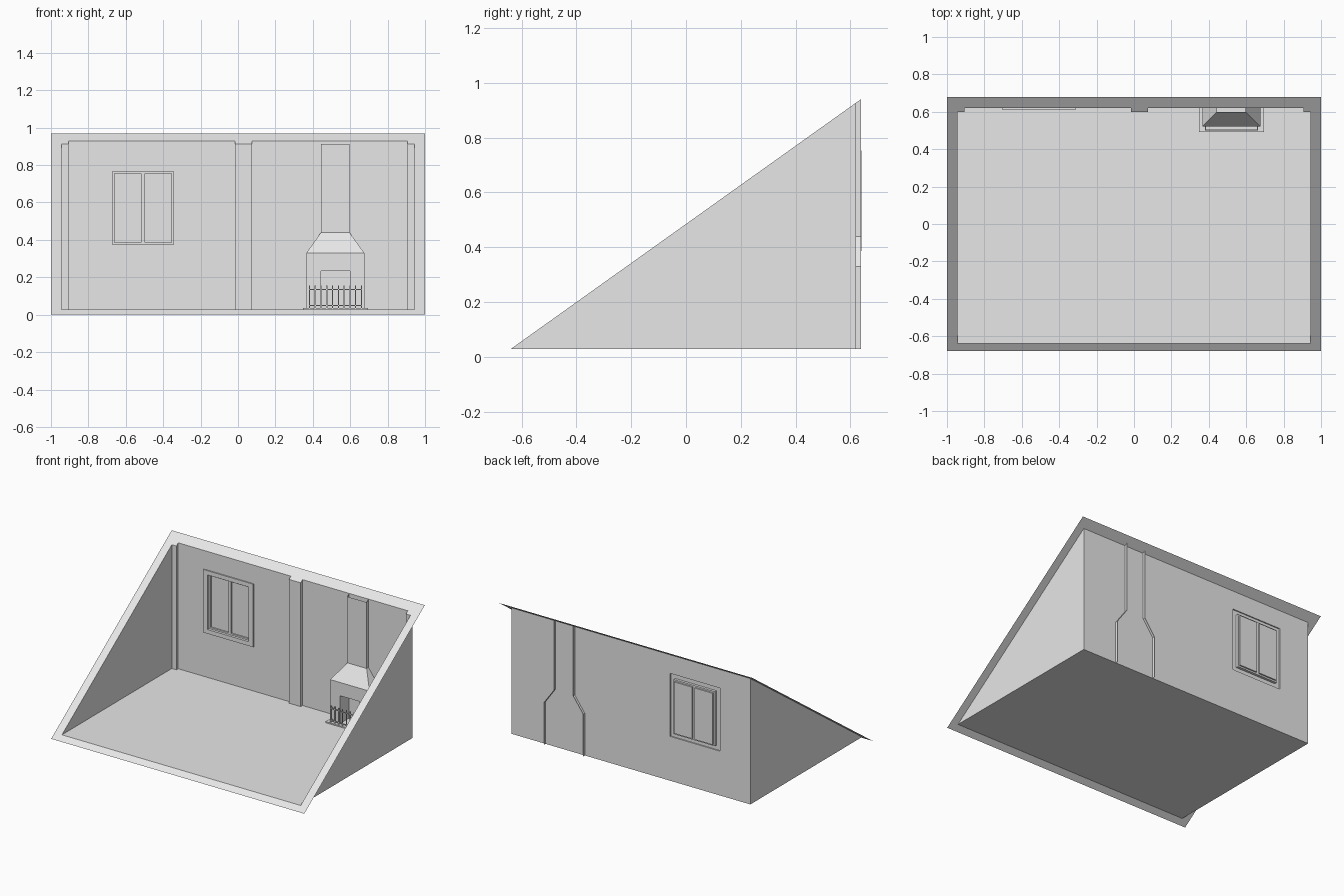
import bpy, bmesh
from mathutils import Vector

if "Cube" in bpy.data.objects:
    bpy.data.objects.remove(bpy.data.objects["Cube"], do_unlink=True)

# One plain material
GREY = (0.8, 0.8, 0.8, 1)
mat = bpy.data.materials.new("light_grey")
mat.use_nodes = True
mat.diffuse_color = GREY
mat.node_tree.nodes["Principled BSDF"].inputs["Base Color"].default_value = GREY

FRONT, BACK, SIDE = -0.64, 0.621, 0.943   # room limits
POKE = 0.639                              # chimney sides reach through the wall


def slope(y):
    """Height of the slanted cutting plane."""
    return 0.97 * (y + 0.68) / 1.36


FLOOR = slope(FRONT)


def mesh_object(name, faces, look_at=None):
    """Build an object from polygons; optionally turn faces toward a point."""
    bm = bmesh.new()
    for pts in faces:
        bm.faces.new([bm.verts.new(p) for p in pts])
    bmesh.ops.remove_doubles(bm, verts=bm.verts, dist=0.0002)
    bmesh.ops.recalc_face_normals(bm, faces=bm.faces)
    if look_at:
        for f in bm.faces:
            f.normal_update()
            if f.normal.dot(Vector(look_at) - f.calc_center_median()) < 0:
                f.normal_flip()
    return finish(name, bm)


def finish(name, bm):
    me = bpy.data.meshes.new(name)
    bm.to_mesh(me)
    bm.free()
    me.materials.append(mat)
    ob = bpy.data.objects.new(name, me)
    bpy.context.collection.objects.link(ob)
    return ob


def ring(a, b):
    """Quads joining two closed loops."""
    n = len(a)
    return [(a[i], a[(i + 1) % n], b[(i + 1) % n], b[i]) for i in range(n)]


def upright(x0, x1, z0, z1, y):
    return [(x0, y, z0), (x1, y, z0), (x1, y, z1), (x0, y, z1)]


def sloped(x, y0, y1):
    return [(sx * x, y, slope(y)) for sx, y in ((-1, y0), (1, y0), (1, y1), (-1, y1))]


def add_box(bm, x0, x1, y0, y1, z0, z1):
    for v in bmesh.ops.create_cube(bm, size=1)["verts"]:
        v.co = (x1 if v.co.x > 0 else x0, y1 if v.co.y > 0 else y0, z1 if v.co.z > 0 else z0)


# Slanted rim around the open side
mesh_object("slanted_rim", ring(sloped(1, -0.68, 0.68), sloped(SIDE, FRONT, BACK)), (0, -2, 3))

# Floor and triangular side walls
CENTRE = (0, 0.1, 0.3)
mesh_object("floor", [[(-SIDE, FRONT, FLOOR), (SIDE, FRONT, FLOOR),
                       (SIDE, BACK, FLOOR), (-SIDE, BACK, FLOOR)]], CENTRE)
for name, x in (("left_wall", SIDE), ("right_wall", -SIDE)):
    mesh_object(name, [[(x, FRONT, FLOOR), (x, BACK, FLOOR), (x, BACK, slope(BACK))]], CENTRE)

# Back wall with an opening for the window
casing = (-0.705, -0.31, 0.345, 0.795)
opening = (-0.67, -0.345, 0.375, 0.765)
mesh_object("back_wall", ring(upright(-SIDE, SIDE, FLOOR, slope(BACK), BACK),
                              upright(*casing, BACK)), (0, -5, 0.5))

# Window: raised casing, stepped recess, two deeper panes
CASING_Y, SASH_Y, PANE_Y = 0.613, 0.631, 0.641
mid = (opening[0] + opening[1]) / 2
faces = ring(upright(*casing, BACK), upright(*casing, CASING_Y))
faces += ring(upright(*casing, CASING_Y), upright(*opening, CASING_Y))
faces += ring(upright(*opening, CASING_Y), upright(*opening, SASH_Y))
for x0, x1 in ((opening[0], mid), (mid, opening[1])):
    half = (x0, x1, opening[2], opening[3])
    pane = (x0 + 0.01, x1 - 0.01, opening[2] + 0.011, opening[3] - 0.011)
    faces += ring(upright(*half, SASH_Y), upright(*pane, SASH_Y))
    faces += ring(upright(*pane, SASH_Y), upright(*pane, PANE_Y))
    faces.append(upright(*pane, PANE_Y))
mesh_object("window", faces, (mid, -5, 0.57))

# Pilasters cut off by the slanted plane
for name, x0, x1 in (("right_corner_pilaster", -SIDE, -0.907),
                     ("middle_pilaster", -0.017, 0.075),
                     ("left_corner_pilaster", 0.907, SIDE)):
    plan = [(x0, BACK), (x0, 0.6), (x1, 0.6), (x1, BACK)]
    low = [(x, y, FLOOR) for x, y in plan]
    top = [(x, y, slope(y)) for x, y in plan]
    mesh_object(name, ring(low, top)[:3] + [top], ((x0 + x1) / 2, -5, 5)
                if name == "none" else None)

# Fireplace: body, tapered hood and chimney, lofted from open plan sections
CX = 0.52


def section(half, front, z=None):
    plan = [(-1, POKE), (-1, front), (-0.5, front), (0.5, front), (1, front), (1, POKE)]
    return [(CX + half * u, y, slope(y) if z is None else z) for u, y in plan]


levels = [section(0.155, 0.52, FLOOR), section(0.155, 0.52, 0.235), section(0.155, 0.52, 0.33),
          section(0.076, 0.6, 0.44), section(0.076, 0.6)]
faces = []
for i, (a, b) in enumerate(zip(levels, levels[1:])):
    sides = ring(a, b)[:5]
    if i == 0:
        del sides[2]          # fire opening
    faces += sides
mesh_object("fireplace", faces)

# Firebox lining behind the opening
x0, x1 = CX - 0.0775, CX + 0.0775
mesh_object("firebox", ring(upright(x0, x1, FLOOR, 0.235, 0.52),
                            upright(x0, x1, FLOOR, 0.235, BACK))[1:], (CX, 0.57, 0.12))

# Hearth slab
bm = bmesh.new()
add_box(bm, 0.347, 0.694, 0.491, BACK - 0.002, FLOOR, 0.037)
finish("hearth", bm)

# Fire guard: rails with side returns, and upright bars
bm = bmesh.new()
G0, G1, GY, T = 0.382, 0.66, 0.502, 0.003
for z in (0.05, 0.135):
    add_box(bm, G0, G1, GY - T, GY + T, z - T, z + T)
    for x in (G0, G1):
        add_box(bm, x - T, x + T, GY, 0.52, z - T, z + T)
BARS = 10
for i in range(BARS):
    x = G0 + (G1 - G0) * i / (BARS - 1)
    add_box(bm, x - T, x + T, GY - T, GY + T, 0.037, 0.155)
finish("fire_guard", bm)
